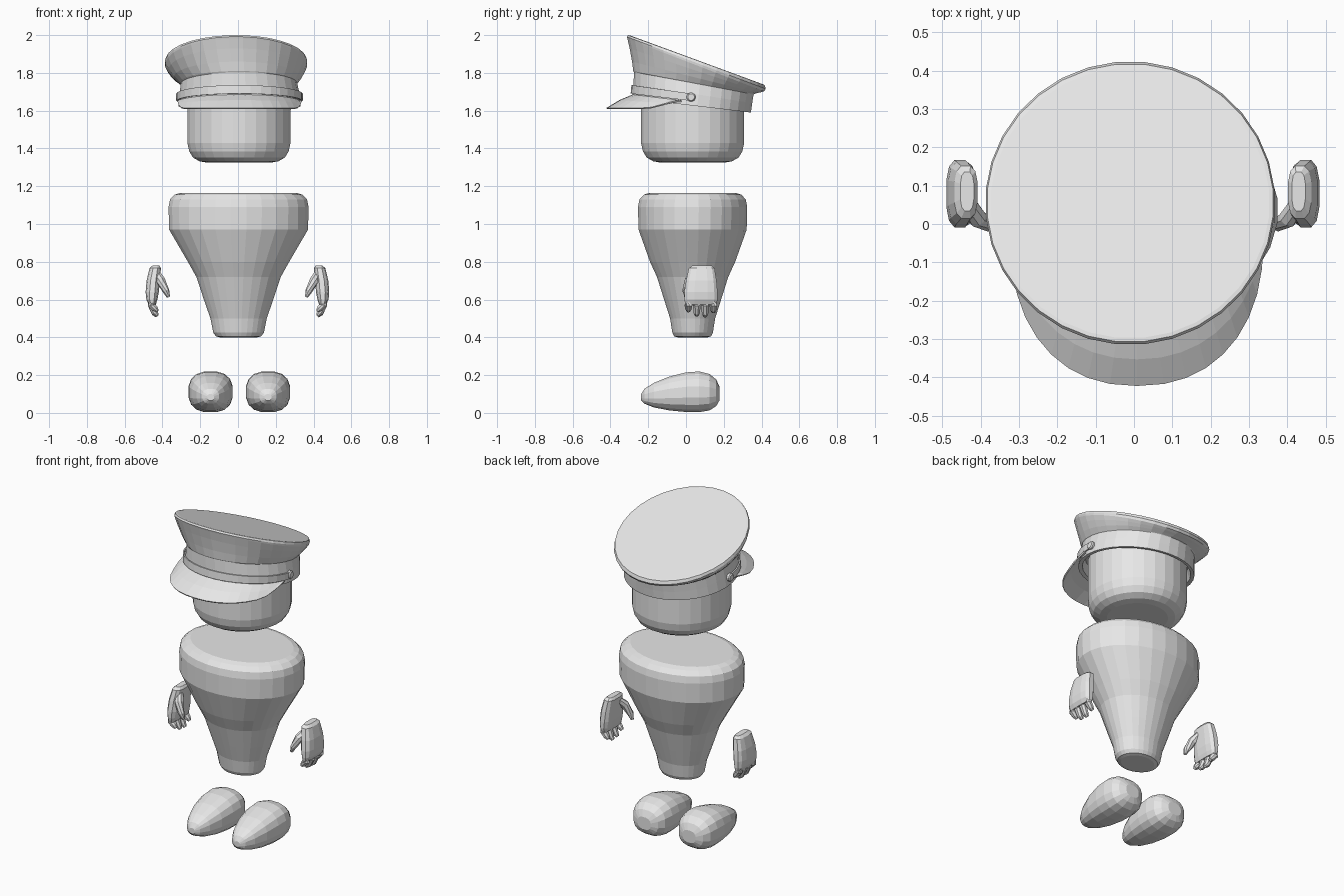
import bpy, bmesh, math
from mathutils import Vector

if "Cube" in bpy.data.objects:
    bpy.data.objects.remove(bpy.data.objects["Cube"])

grey = bpy.data.materials.new("plain grey")
grey.diffuse_color = (0.8, 0.8, 0.8, 1)
grey.use_nodes = True
grey.node_tree.nodes["Principled BSDF"].inputs["Base Color"].default_value = grey.diffuse_color


def sgn_pow(v, p):
    return math.copysign(abs(v) ** p, v)


def finish(name, bm):
    bmesh.ops.recalc_face_normals(bm, faces=bm.faces)
    me = bpy.data.meshes.new(name)
    bm.to_mesh(me)
    bm.free()
    me.materials.append(grey)
    ob = bpy.data.objects.new(name, me)
    bpy.context.collection.objects.link(ob)
    return ob


def loft(name, rings, closed=True):
    """Skin a list of point rings; closed rings also get end caps."""
    bm = bmesh.new()
    rows = [[bm.verts.new(p) for p in r] for r in rings]
    n = len(rows[0])
    for a, b in zip(rows, rows[1:]):
        for i in range(n if closed else n - 1):
            j = (i + 1) % n
            bm.faces.new((a[i], a[j], b[j], b[i]))
    if closed:
        bm.faces.new(rows[0])
        bm.faces.new(rows[-1])
    return finish(name, bm)


def oval(c, u, v, n, power=1.0):
    """Oval ring about c with half axes u and v; power < 1 squares it off."""
    out = []
    for i in range(n):
        a = 2 * math.pi * (i + 0.5) / n
        out.append(Vector(c) + Vector(u) * sgn_pow(math.cos(a), power)
                   + Vector(v) * sgn_pow(math.sin(a), power))
    return out


def tilted(cx, front, back, rx, n=32):
    """Ring tilted between a front (y, z) and a back (y, z) point."""
    f, b = Vector((cx, *front)), Vector((cx, *back))
    return oval((f + b) / 2, (rx, 0, 0), (b - f) / 2, n)


def tube(name, pts, radii, n=8):
    pts = [Vector(p) for p in pts]
    rings = []
    for i, p in enumerate(pts):
        d = pts[min(i + 1, len(pts) - 1)] - pts[max(i - 1, 0)]
        q = d.to_track_quat('Z', 'Y')
        rings.append(oval(p, q @ Vector((radii[i], 0, 0)), q @ Vector((0, radii[i], 0)), n))
    return loft(name, rings)


def thicken(ob, t, offset):
    m = ob.modifiers.new("thickness", 'SOLIDIFY')
    m.thickness, m.offset = t, offset


# Body: tapered oval barrel (z, half width, half depth)
body = [(0.40, .10, .08), (0.405, .12, .098), (0.425, .135, .108), (0.50, .15, .12),
        (0.60, .185, .152), (0.72, .225, .19), (0.80, .27, .227), (0.97, .37, .288),
        (1.09, .373, .291), (1.13, .365, .283), (1.155, .34, .26), (1.165, .31, .23)]
loft("body", [oval((0.003, .035, z), (rx, 0, 0), (0, ry, 0), 28) for z, rx, ry in body])

# Head: cylinder with rounded bottom
head = [(1.325, .17), (1.332, .21), (1.352, .245), (1.385, .265), (1.43, .275), (1.68, .275)]
loft("head", [oval((0.005, .035, z), (r, 0, 0), (0, r, 0), 28) for z, r in head])

# Cap band, with a shallow hollow underneath
loft("cap_band", [
    tilted(.008, (-.25, 1.72), (.315, 1.64), .285),
    tilted(.008, (-.265, 1.668), (.328, 1.592), .302),
    tilted(.008, (-.287, 1.665), (.345, 1.59), .325),
    tilted(.008, (-.279, 1.74), (.352, 1.64), .318),
    tilted(.005, (-.277, 1.81), (.36, 1.69), .308)])

# Cap crown: flares out to a tilted flat top
loft("cap_crown", [
    tilted(.004, (-.270, 1.79), (.352, 1.675), .300),
    tilted(.003, (-.281, 1.81), (.362, 1.688), .313),
    tilted(-.003, (-.287, 1.86), (.380, 1.693), .338),
    tilted(-.008, (-.300, 1.93), (.398, 1.697), .362),
    tilted(-.01, (-.312, 1.982), (.415, 1.702), .376),
    tilted(-.01, (-.315, 1.992), (.424, 1.715), .378),
    tilted(-.01, (-.308, 2.0), (.418, 1.735), .374),
    tilted(-.01, (-.298, 1.999), (.407, 1.740), .364)])

# Visor: curved sheet from the band edge out to the brim
inner, mid, outer = [], [], []
for i in range(19):
    a = math.radians(10 + 160 * i / 18)
    y = .03 - .312 * math.sin(a)
    inner.append(Vector((.008 + .324 * math.cos(a), y, 1.682 - .12 * (y + .285))))
    b = math.pi * i / 18
    y = -.03 - .39 * sgn_pow(math.sin(b), .88)
    z = 1.611 + .045 * max(0, (y + .2) / .17)
    outer.append(Vector((.008 + .328 * sgn_pow(math.cos(b), .88), y, z)))
    mid.append((inner[-1] + outer[-1]) / 2 + Vector((0, 0, .006 * math.sin(b))))
thicken(loft("visor", [inner, mid, outer], closed=False), .008, 0)

# Chin strap: thin plate round the front of the band
low, high = [], []
for i in range(19):
    a = math.pi * i / 18
    s = math.sin(a)
    x, y = .008 + .328 * math.cos(a), .028 - .317 * s
    low.append((x, y, 1.652 + .038 * s))
    high.append((x, y + .004 * s, 1.69 + .045 * s))
thicken(loft("chin_strap", [low, high], closed=False), .008, 0)

for side, tag in ((1, "right"), (-1, "left")):
    # Strap button
    tube("strap_button_" + tag,
         [(.008 + side * x, .027, 1.672) for x in (.31, .330, .336)], (.024, .024, .018), 12)

    # Foot: rounded egg shape (y, half width, low z, high z)
    foot = [(-.237, .018, .065, .10), (-.22, .045, .048, .128), (-.17, .075, .028, .16),
            (-.09, .102, .012, .193), (0, .117, .003, .216), (.07, .119, .002, .221),
            (.125, .108, .012, .207), (.16, .083, .035, .178), (.177, .045, .065, .14)]
    loft("foot_" + tag, [oval((.007 + side * .152, y, (lo + hi) / 2), (w, 0, 0),
                              (0, 0, (hi - lo) / 2), 16, .8) for y, w, lo, hi in foot])

    # Palm (x, half width, y, half depth, z)
    palm = [(.432, .018, .085, .052, .78), (.435, .031, .083, .070, .766),
            (.446, .036, .081, .083, .70), (.451, .036, .079, .090, .64),
            (.453, .030, .079, .090, .60), (.451, .020, .079, .085, .575)]
    loft("palm_" + tag, [oval((side * x - .003, y, z), (hx, 0, 0), (0, hy, 0), 12, .7)
                         for x, hx, y, hy, z in palm])

    # Four fingers curling inward
    for k, tip in enumerate((.535, .512, .508, .53)):
        y = .013 + .044 * k
        path = [(.454, .625), (.454, .57), (.437, tip + .018), (.424, tip + .004)]
        tube(f"finger_{k + 1}_{tag}", [(side * x - .003, y, z) for x, z in path],
             (.021, .022, .018, .010))

    # Thumb
    path = [(.43, .055, .74), (.405, .015, .70), (.378, -.002, .645), (.365, .0, .613)]
    tube("thumb_" + tag, [(side * x - .003, y, z) for x, y, z in path],
         (.022, .025, .018, .009))
